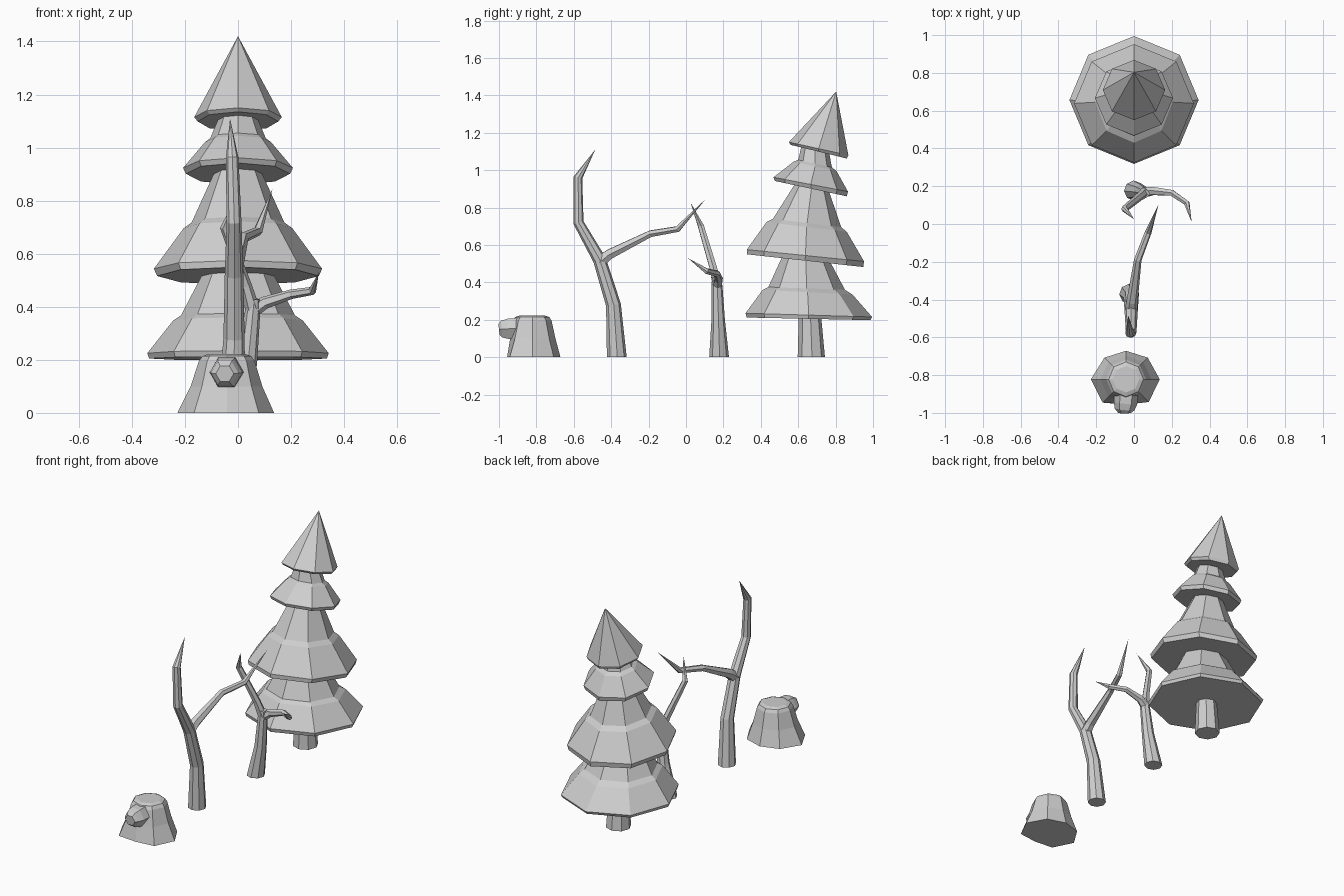
import bpy, bmesh, math
from mathutils import Vector

grey = bpy.data.materials.new("plain grey")
grey.diffuse_color = (0.62, 0.62, 0.62, 1)


def loft(name, rings):
    """Skin a list of equal-sized vertex rings and cap both ends."""
    bm = bmesh.new()
    rows = [[bm.verts.new(p) for p in r] for r in rings]
    n = len(rows[0])
    for a, b in zip(rows, rows[1:]):
        for i in range(n):
            j = (i + 1) % n
            bm.faces.new((a[i], a[j], b[j], b[i]))
    bm.faces.new(rows[0][::-1])
    bm.faces.new(rows[-1])
    bmesh.ops.remove_doubles(bm, verts=bm.verts, dist=0.0005)
    bmesh.ops.recalc_face_normals(bm, faces=bm.faces)
    me = bpy.data.meshes.new(name)
    bm.to_mesh(me)
    bm.free()
    me.materials.append(grey)
    ob = bpy.data.objects.new(name, me)
    bpy.context.collection.objects.link(ob)
    return ob


def tilted_ring(front, back, rx, n=8):
    """Ring through a front and a back (y, z) point, rx wide in x."""
    f, b = Vector((0, *front)), Vector((0, *back))
    c, h = (f + b) / 2, (b - f) / 2
    return [c + h * math.cos(t) + Vector((rx * math.sin(t), 0, 0))
            for t in (2 * math.pi * i / n for i in range(n))]


def limb(name, points, radii, n=6, flat_base=False):
    """Tapered, bent branch along a path."""
    pts = [Vector(p) for p in points]
    rings, u = [], Vector((1, 0.05, 0))
    for i, (p, r) in enumerate(zip(pts, radii)):
        d = (pts[min(i + 1, len(pts) - 1)] - pts[max(i - 1, 0)]).normalized()
        if i == 0 and flat_base:
            d = Vector((0, 0, 1))
        u = (u - d * u.dot(d)).normalized()
        v = d.cross(u)
        rings.append([p + r * (u * math.cos(t) + v * math.sin(t))
                      for t in (2 * math.pi * k / n for k in range(n))])
    return loft(name, rings)


# Fir: trunk and four leaning foliage tiers (front point, back point, half width)
limb("fir_trunk", [(0, 0.67, 0), (0, 0.66, 0.3), (0, 0.67, 0.9), (0, 0.7, 1.15)],
     [0.073, 0.055, 0.04, 0.03], 8, True)
tiers = {
    "fir_tier_bottom": [((0.325, 0.212), (0.985, 0.198), 0.335),
                        ((0.318, 0.235), (0.995, 0.215), 0.342),
                        ((0.41, 0.36), (0.89, 0.335), 0.245),
                        ((0.44, 0.375), (0.85, 0.36), 0.215),
                        ((0.52, 0.55), (0.76, 0.53), 0.125)],
    "fir_tier_lower": [((0.325, 0.55), (0.948, 0.482), 0.305),
                       ((0.325, 0.575), (0.952, 0.512), 0.317),
                       ((0.43, 0.722), (0.86, 0.67), 0.205),
                       ((0.465, 0.74), (0.83, 0.695), 0.175),
                       ((0.585, 0.93), (0.76, 0.90), 0.085)],
    "fir_tier_upper": [((0.475, 0.942), (0.86, 0.86), 0.196),
                       ((0.468, 0.962), (0.866, 0.885), 0.207),
                       ((0.575, 1.045), (0.805, 0.995), 0.125),
                       ((0.60, 1.055), (0.78, 1.015), 0.105),
                       ((0.62, 1.14), (0.76, 1.12), 0.065)],
    "fir_tier_top": [((0.56, 1.135), (0.86, 1.062), 0.152),
                     ((0.55, 1.15), (0.868, 1.08), 0.165),
                     ((0.803, 1.42), (0.803, 1.42), 0)],
}
for name, rows in tiers.items():
    loft(name, [tilted_ring(*r) for r in rows])

# Large bare tree
limb("large_bare_trunk",
     [(-0.025, -0.37, 0), (-0.015, -0.388, 0.28), (-0.015, -0.462, 0.52),
      (-0.015, -0.575, 0.72), (-0.022, -0.578, 0.96), (-0.03, -0.485, 1.11)],
     [0.053, 0.04, 0.035, 0.028, 0.024, 0], 8, True)
limb("large_bare_branch",
     [(-0.015, -0.46, 0.51), (-0.01, -0.41, 0.55), (0.02, -0.19, 0.66),
      (0.075, -0.045, 0.685), (0.13, 0.105, 0.845)],
     [0.035, 0.03, 0.02, 0.018, 0])

# Small bare tree
limb("small_bare_trunk",
     [(0, 0.177, 0), (0.037, 0.172, 0.2), (0.055, 0.166, 0.38), (0.06, 0.16, 0.43)],
     [0.053, 0.036, 0.029, 0.022], 8, True)
limb("small_bare_tall_branch",
     [(0.055, 0.166, 0.39), (0.03, 0.145, 0.48), (-0.05, 0.08, 0.70), (0, 0.025, 0.825)],
     [0.028, 0.022, 0.018, 0])
limb("small_bare_side_branch",
     [(0.05, 0.166, 0.38), (0.1, 0.175, 0.415), (0.2, 0.165, 0.447),
      (0.28, 0.11, 0.46), (0.305, 0.01, 0.53)],
     [0.028, 0.024, 0.018, 0.016, 0])

# Stump with flared roots
flare = [1.1, 1.0, 0.93, 1.0, 1.15, 1.08, 0.83, 1.05]
rings = []
for z, r, k in ((0, 0.162, 1), (0.1, 0.128, 0.45), (0.195, 0.104, 0.1),
                (0.214, 0.092, 0), (0.222, 0.07, 0)):
    rings.append([(-0.042 + r * (1 + k * (f - 1)) * math.cos(math.pi * i / 4),
                   -0.822 + r * (1 + k * (f - 1)) * math.sin(math.pi * i / 4), z)
                  for i, f in enumerate(flare)])
loft("stump", rings)

# Cut-off branch stub on the front of the stump
limb("stump_stub", [(-0.04, -0.86, 0.155), (-0.045, -0.95, 0.152),
                    (-0.05, -0.982, 0.15), (-0.05, -1.0, 0.148)],
     [0.066, 0.062, 0.052, 0.034], 6)
